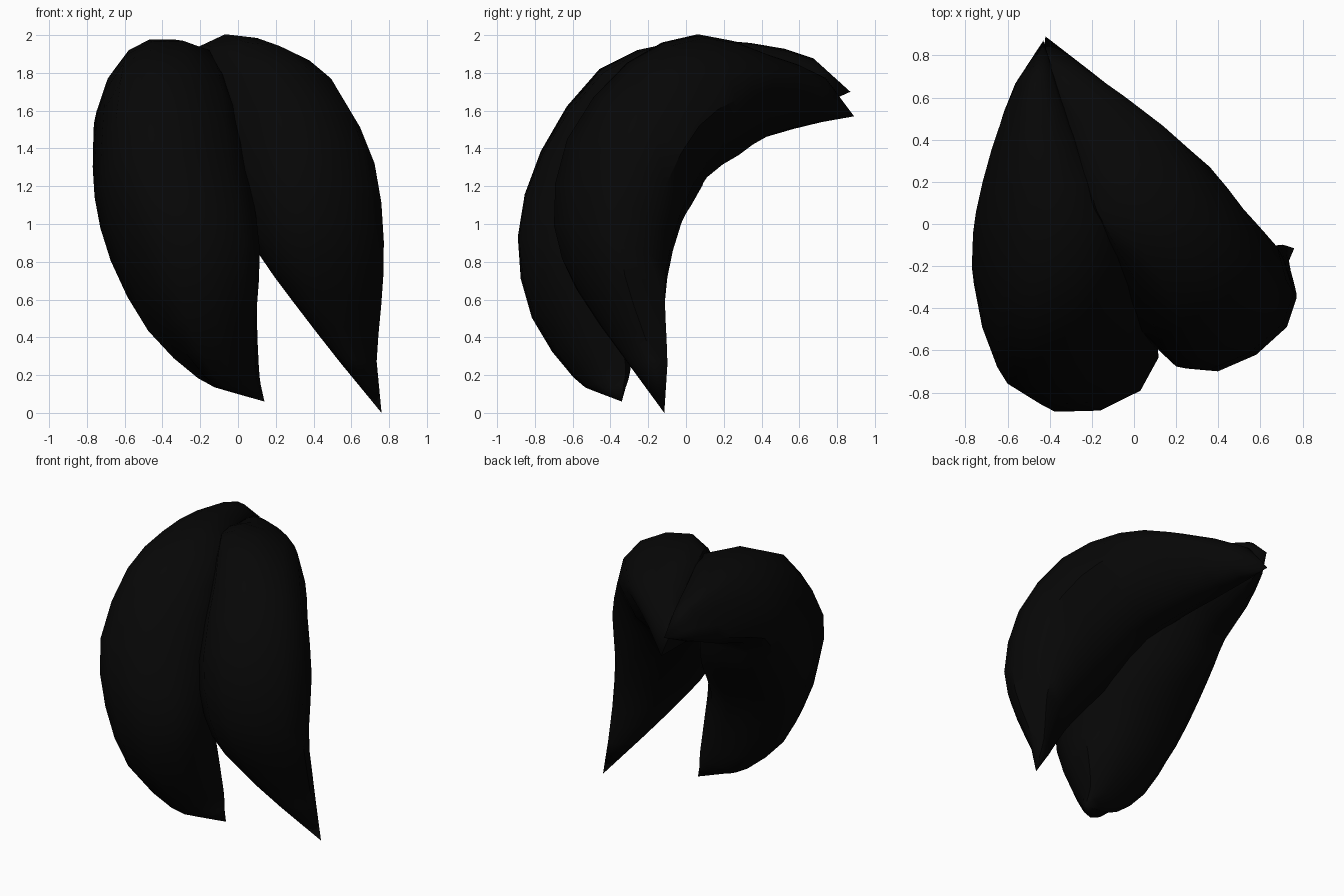
import bpy, bmesh, math
from mathutils import Vector

cube = bpy.data.objects.get("Cube")
if cube:
    bpy.data.objects.remove(cube, do_unlink=True)

# One near-black hair colour
BLACK = (0.002, 0.002, 0.002, 1)
black = bpy.data.materials.new("soft_black")
black.use_nodes = True
black.diffuse_color = BLACK
black.node_tree.nodes["Principled BSDF"].inputs["Base Color"].default_value = BLACK

HALF = 6      # facets on the front and on the back of each lock


def power(v, e=0.85):
    return math.copysign(abs(v) ** e, v)


def section(p, q, crown, hollow):
    """Lens-shaped ring through two side edges, the front crown and the back."""
    mid = (p + q) / 2
    half = (q - p) / 2
    ring = []
    for rise, side in ((crown - mid, -1), (hollow - mid, 1)):
        for i in range(HALF):
            a = math.pi * i / HALF
            ring.append(mid + side * half * power(math.cos(a)) + rise * power(math.sin(a)))
    return ring


def refine(stations):
    """Add a smoothly interpolated station between each pair."""
    out = [stations[0]]
    for i in range(len(stations) - 1):
        b, c = stations[i], stations[i + 1]
        if 0 < i < len(stations) - 2:
            a, d = stations[i - 1], stations[i + 2]
            out.append([(9 * (v + w) - u - x) / 16 for u, v, w, x in zip(a, b, c, d)])
        out.append(c)
    return out


def make_lock(name, root, tip, stations):
    """Loft a pointed hair lock from root to tip."""
    full = [[root] * 4] + stations + [[tip] * 4]
    full = refine([[Vector(p) for p in s] for s in full])
    bm = bmesh.new()
    rings = [[bm.verts.new(c) for c in section(*s)] for s in full[1:-1]]
    for a, b in zip(rings, rings[1:]):
        for i in range(len(a)):
            j = (i + 1) % len(a)
            bm.faces.new((a[i], a[j], b[j], b[i]))
    for point, ring in ((root, rings[0]), (tip, rings[-1])):
        v = bm.verts.new(point)
        for i in range(len(ring)):
            bm.faces.new((v, ring[i], ring[(i + 1) % len(ring)]))
    bmesh.ops.recalc_face_normals(bm, faces=bm.faces)
    mesh = bpy.data.meshes.new(name)
    bm.to_mesh(mesh)
    bm.free()
    mesh.materials.append(black)
    obj = bpy.data.objects.new(name, mesh)
    bpy.context.collection.objects.link(obj)
    bpy.ops.object.select_all(action='DESELECT')
    obj.select_set(True)
    bpy.context.view_layer.objects.active = obj
    bpy.ops.object.shade_smooth_by_angle(angle=math.radians(40))


# Each station: edge beside the parting, outer edge, front crown, back
make_lock("right_hair_lock", (-0.43, 0.87, 1.70), (0.14, -0.34, 0.06), [
    ((-0.38, 0.68, 1.71), (-0.53, 0.64, 1.81), (-0.43, 0.69, 1.86), (-0.53, 0.68, 1.63)),
    ((-0.27, 0.38, 1.73), (-0.62, 0.32, 1.83), (-0.38, 0.36, 1.95), (-0.58, 0.41, 1.52)),
    ((-0.14, 0.10, 1.69), (-0.69, 0.00, 1.77), (-0.29, -0.03, 1.97), (-0.58, 0.14, 1.42)),
    ((0.00, -0.10, 1.40), (-0.71, -0.27, 1.60), (-0.27, -0.44, 1.80), (-0.53, 0.07, 1.23)),
    ((0.09, -0.31, 1.07), (-0.72, -0.49, 1.22), (-0.27, -0.76, 1.37), (-0.47, -0.05, 1.02)),
    ((0.10, -0.41, 0.80), (-0.63, -0.59, 0.85), (-0.16, -0.885, 0.93), (-0.42, -0.20, 0.75)),
    ((0.10, -0.36, 0.50), (-0.44, -0.56, 0.46), (-0.12, -0.80, 0.52), (-0.29, -0.30, 0.43)),
    ((0.11, -0.32, 0.25), (-0.19, -0.46, 0.20), (-0.04, -0.58, 0.20), (-0.11, -0.33, 0.19)),
    ((0.12, -0.33, 0.15), (-0.05, -0.41, 0.12), (0.04, -0.47, 0.12), (0.02, -0.34, 0.12)),
])
make_lock("left_hair_lock", (-0.42, 0.89, 1.57), (0.76, -0.115, 0.0), [
    ((-0.42, 0.72, 1.71), (-0.20, 0.72, 1.66), (-0.33, 0.74, 1.77), (-0.37, 0.72, 1.54)),
    ((-0.33, 0.38, 1.80), (0.14, 0.45, 1.71), (-0.05, 0.45, 1.89), (-0.25, 0.42, 1.46)),
    ((-0.23, 0.10, 1.83), (0.36, 0.27, 1.66), (0.10, 0.10, 1.985), (-0.15, 0.24, 1.37)),
    ((-0.08, -0.20, 1.67), (0.52, 0.07, 1.52), (0.34, -0.26, 1.84), (-0.04, 0.05, 1.25)),
    ((0.03, -0.50, 1.28), (0.68, -0.11, 1.20), (0.50, -0.55, 1.45), (0.12, -0.11, 1.00)),
    ((0.13, -0.58, 0.93), (0.72, -0.20, 0.85), (0.58, -0.62, 0.98), (0.34, -0.18, 0.72)),
    ((0.27, -0.53, 0.66), (0.72, -0.18, 0.55), (0.61, -0.49, 0.62), (0.47, -0.19, 0.51)),
    ((0.53, -0.30, 0.29), (0.72, -0.13, 0.28), (0.67, -0.27, 0.27), (0.62, -0.14, 0.25)),
])
